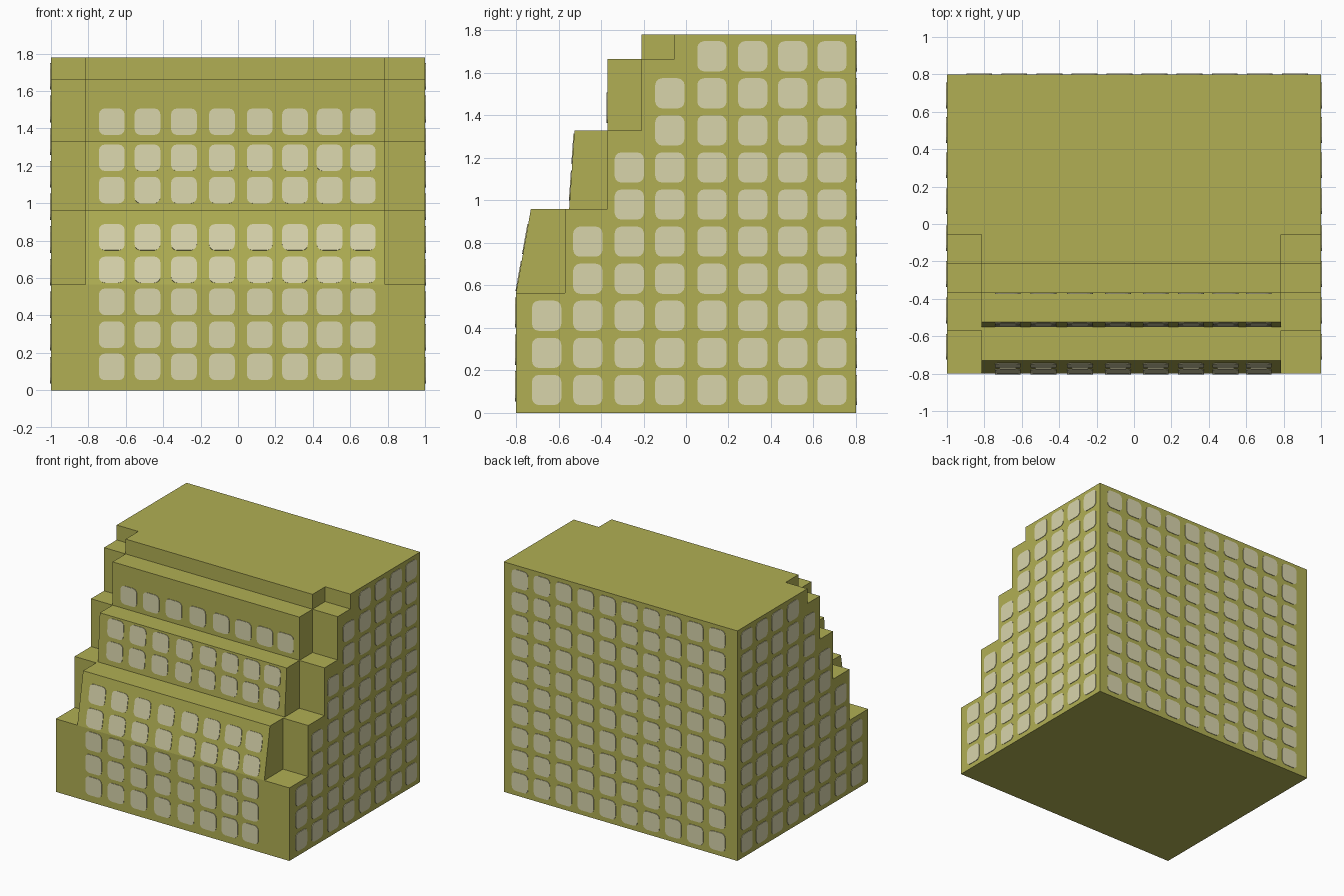
import bpy, bmesh, math
from mathutils import Vector

if "Cube" in bpy.data.objects:
    bpy.data.objects.remove(bpy.data.objects["Cube"])


def material(name, rgb):
    m = bpy.data.materials.new(name)
    m.diffuse_color = (*rgb, 1)
    m.use_nodes = True
    m.node_tree.nodes["Principled BSDF"].inputs["Base Color"].default_value = m.diffuse_color
    return m


WALL = material("olive_wall", (0.44, 0.43, 0.088))
PANE = material("pale_window", (0.69, 0.66, 0.41))


def finish(name, bm, mat):
    bmesh.ops.recalc_face_normals(bm, faces=bm.faces)
    me = bpy.data.meshes.new(name)
    bm.to_mesh(me)
    bm.free()
    me.materials.append(mat)
    ob = bpy.data.objects.new(name, me)
    bpy.context.collection.objects.link(ob)
    return ob


def prism(name, profile, x0, x1):
    """Extrude a (y, z) profile along x."""
    bm = bmesh.new()
    face = bm.faces.new([bm.verts.new((x0, y, z)) for y, z in profile])
    ext = bmesh.ops.extrude_face_region(bm, geom=[face])
    verts = [v for v in ext["geom"] if isinstance(v, bmesh.types.BMVert)]
    bmesh.ops.translate(bm, verts=verts, vec=(x1 - x0, 0, 0))
    return finish(name, bm, WALL)


def rounded_square(w, h, r=0.032, steps=3):
    pts = []
    for i, (sx, sy) in enumerate([(1, 1), (-1, 1), (-1, -1), (1, -1)]):
        for k in range(steps + 1):
            a = math.pi / 2 * (i + k / steps)
            pts.append((sx * (w / 2 - r) + r * math.cos(a),
                        sy * (h / 2 - r) + r * math.sin(a)))
    return pts


def windows(name, places, right, up, size=(0.138, 0.142), thick=0.004):
    """Thin rounded plates on one facade."""
    right, up = Vector(right).normalized(), Vector(up).normalized()
    out = right.cross(up) * thick
    bm = bmesh.new()
    for c in places:
        ring = [Vector(c) + right * a + up * b for a, b in rounded_square(*size)]
        back = [bm.verts.new(p) for p in ring]
        front = [bm.verts.new(p + out) for p in ring]
        bm.faces.new(front)
        bm.faces.new(back[::-1])
        n = len(ring)
        for i in range(n):
            j = (i + 1) % n
            bm.faces.new((back[i], back[j], front[j], front[i]))
    return finish(name, bm, PANE)


# Stepped main body, full width
prism("stepped_body", [(0.8, 0), (-0.8, 0), (-0.8, 0.565), (-0.57, 0.565),
                       (-0.57, 0.96), (-0.37, 0.96), (-0.37, 1.33),
                       (-0.21, 1.33), (-0.21, 1.665), (-0.055, 1.665),
                       (-0.055, 1.78), (0.8, 1.78)], -1, 1)

# Central tiers standing forward of the wings: front foot, front top, back, z range
TIERS = [(-0.8, -0.73, -0.57, 0.565, 0.96),
         (-0.55, -0.525, -0.37, 0.96, 1.33),
         (-0.37, -0.37, -0.21, 1.33, 1.665),
         (-0.21, -0.21, -0.055, 1.665, 1.78)]
for i, (foot, top, back, z0, z1) in enumerate(TIERS):
    prism(f"centre_tier_{i + 1}", [(foot, z0), (top, z1), (back, z1), (back, z0)],
          -0.815, 0.785)

# Front windows, tilted with the wall of their tier
COLS = [-0.675, -0.484, -0.289, -0.086, 0.116, 0.305, 0.49, 0.667]
FRONT = [((-0.8, -0.8, 0, 0.565), (0.125, 0.297, 0.473)),
         ((-0.8, -0.73, 0.565, 0.96), (0.644, 0.818)),
         ((-0.55, -0.525, 0.96, 1.33), (1.07, 1.243)),
         ((-0.37, -0.37, 1.33, 1.665), (1.436,))]
for i, ((foot, top, z0, z1), rows) in enumerate(FRONT):
    places = [(x, foot + (top - foot) * (z - z0) / (z1 - z0), z)
              for z in rows for x in COLS]
    windows(f"front_windows_{i + 1}", places, (1, 0, 0), (0, top - foot, z1 - z0))

# Side windows: each row starts behind the step at its height
ROWS = [0.108 + 0.1745 * k for k in range(10)]
SIDE_COLS = [-0.656, -0.462, -0.267, -0.076, 0.122, 0.314, 0.502, 0.687]
SKIP = [0, 0, 0, 1, 1, 2, 2, 3, 3, 4]
for name, s in (("right", 1), ("left", -1)):
    places = [(s, y, z) for z, k in zip(ROWS, SKIP) for y in SIDE_COLS[k:]]
    windows(f"{name}_windows", places, (0, s, 0), (0, 0, 1))

# Back windows
places = [(0.86 - 0.1875 * c, 0.8, z) for z in ROWS for c in range(10)]
windows("back_windows", places, (-1, 0, 0), (0, 0, 1))
